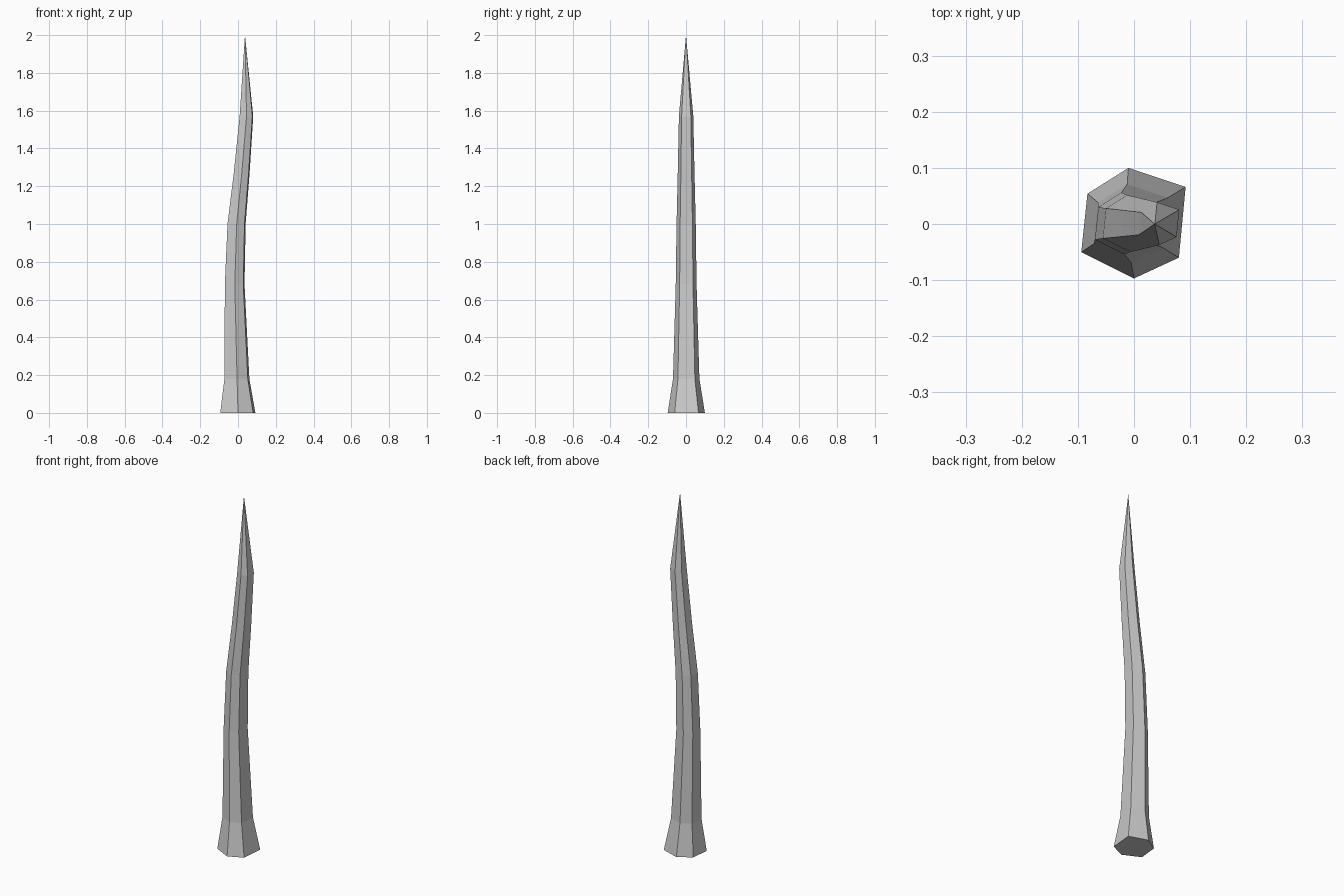
import bpy, bmesh

if "Cube" in bpy.data.objects:
    bpy.data.objects.remove(bpy.data.objects["Cube"])

# irregular hexagonal cross-section (counter-clockwise)
profile = [(0.092, 0.066), (-0.01, 0.10), (-0.083, 0.054),
           (-0.094, -0.05), (0.0, -0.097), (0.08, -0.06)]
# stations along the bent shaft: height, x offset, scale
stations = [(0, 0, 1), (0.18, -0.005, 0.71), (0.68, -0.017, 0.56),
            (1.0, -0.007, 0.516), (1.27, 0.02, 0.45), (1.57, 0.045, 0.387)]

bm = bmesh.new()
rings = [[bm.verts.new((x * s + cx, y * s, z)) for x, y in profile]
         for z, cx, s in stations]

# shaft sides
n = len(profile)
for low, high in zip(rings, rings[1:]):
    for i in range(n):
        j = (i + 1) % n
        bm.faces.new((low[i], low[j], high[j], high[i]))

# flat foot and sharpened tip
bm.faces.new(rings[0][::-1])
tip = bm.verts.new((0.037, 0, 2.0))
for i in range(n):
    bm.faces.new((rings[-1][i], rings[-1][(i + 1) % n], tip))

bmesh.ops.recalc_face_normals(bm, faces=bm.faces)
mesh = bpy.data.meshes.new("wooden_stake")
bm.to_mesh(mesh)
bm.free()
bpy.context.collection.objects.link(bpy.data.objects.new("wooden_stake", mesh))
